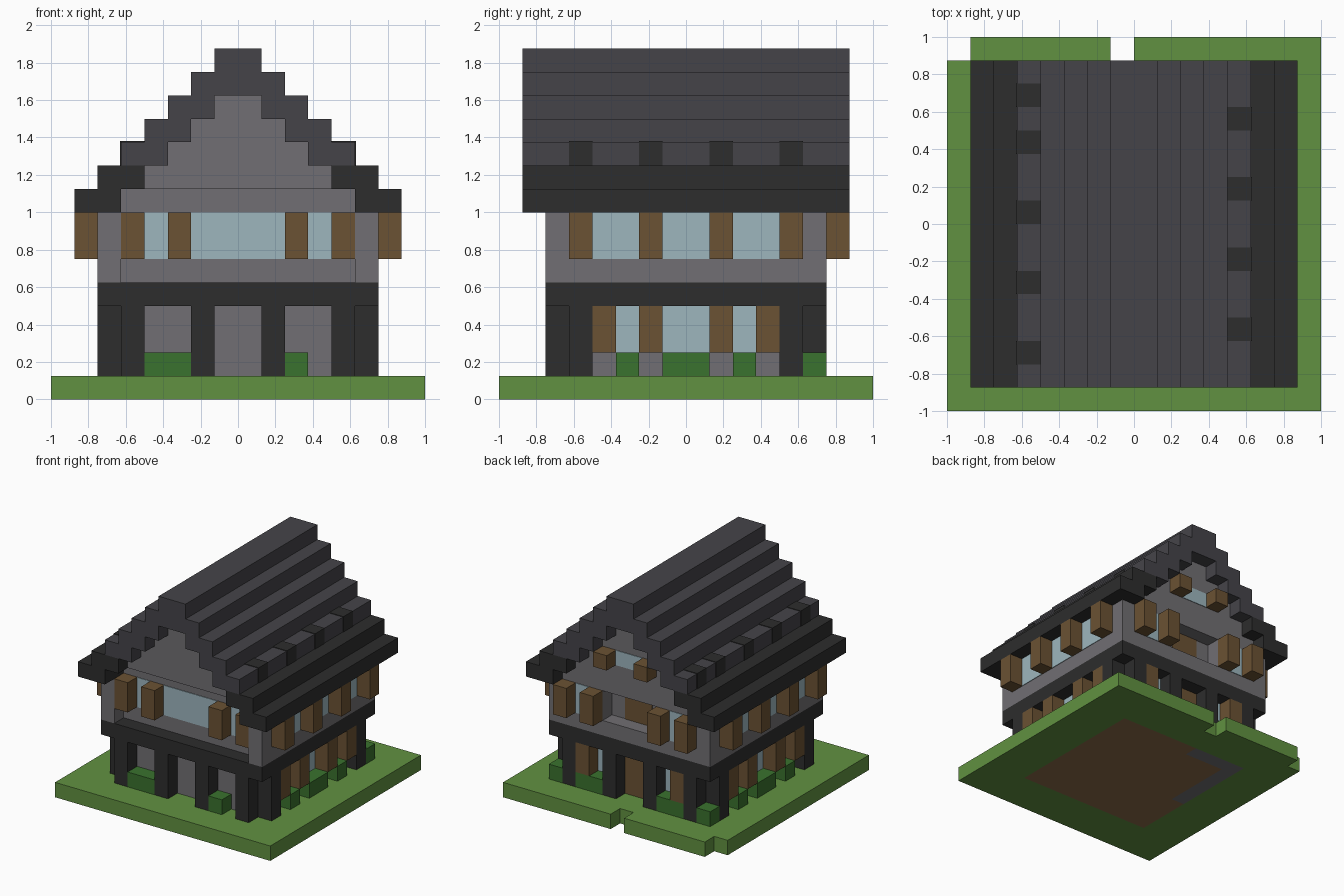
import bpy
import bmesh

if "Cube" in bpy.data.objects:
    bpy.data.objects.remove(bpy.data.objects["Cube"])

U = 0.125   # size of one block
T = 0.04    # plate thickness in blocks


def material(name, rgb):
    """Flat material from 8-bit display values."""
    lin = [((c / 255 + 0.055) / 1.055) ** 2.4 for c in rgb] + [1]
    m = bpy.data.materials.new(name)
    m.use_nodes = True
    m.diffuse_color = lin
    bsdf = m.node_tree.nodes["Principled BSDF"]
    bsdf.inputs["Base Color"].default_value = lin
    bsdf.inputs["Roughness"].default_value = 0.9
    return m


grass = material("grass green", (97, 145, 65))
leaf = material("leaf green", (58, 114, 46))
soil = material("soil brown", (138, 106, 73))
timber = material("black timber", (45, 45, 45))
slate = material("slate grey", (69, 68, 73))
stone = material("stone grey", (113, 111, 115))
glass = material("pale glass", (157, 182, 190))
wood = material("brown wood", (107, 82, 51))


def part(name, mat, boxes, mirror=False):
    """One object from boxes (x0, x1, y0, y1, z0, z1) in blocks."""
    bm = bmesh.new()
    boxes = list(boxes)
    if mirror:
        boxes += [(-b[1], -b[0], *b[2:]) for b in boxes]
    for x0, x1, y0, y1, z0, z1 in boxes:
        cube = bmesh.ops.create_cube(bm, size=1)["verts"]
        for v in cube:
            v.co.x = U * (x1 if v.co.x > 0 else x0)
            v.co.y = U * (y1 if v.co.y > 0 else y0)
            v.co.z = U * (z1 if v.co.z > 0 else z0)
    mesh = bpy.data.meshes.new(name)
    bm.to_mesh(mesh)
    bm.free()
    mesh.materials.append(mat)
    obj = bpy.data.objects.new(name, mesh)
    bpy.context.collection.objects.link(obj)


# Ground
part("lawn", grass, [(-8, 8, -8, -5, 0, 1), (-8, -5, -5, 7, 0, 1), (5, 8, -5, 7, 0, 1),
                     (-5, 5, 5, 7, 0, 1), (-7, -1, 7, 8, 0, 1), (0, 8, 7, 8, 0, 1)])
part("earth_floor", soil, [(-4, 5, -5, 4, 0, 1), (-1, 5, 4, 5, 0, 1), (-5, -4, -5, -1, 0, 1)])
part("foundation", stone, [(-5, -1, 4, 5, 0, 1), (-5, -4, -1, 4, 0, 1)])

# Ground floor
part("lower_walls", stone, [(-5, 5, -5, 5, 1, 4)])
part("timber_posts", timber,
     [(x, x + 1, y, y + 1, 1, 4) for x in (1, 4) for y in (-6, 5)]
     + [(5, 6, y, y + 1, 1, 4) for y in (-5, 4)], mirror=True)
part("timber_beam", timber, [(-6, 6, -6, 6, 4, 5)])
part("lower_side_shutters", wood,
     [(5, 6, y, y + 1, 2, 4) for y in (-4, -2, 1, 3)], mirror=True)
part("lower_side_windows", glass,
     [(5, 5 + T, a, b, 2, 4) for a, b in ((-3, -2), (-1, 1), (2, 3))], mirror=True)
part("lower_back_shutters", wood, [(3, 4, 5, 6, 2, 4)], mirror=True)
part("lower_back_windows", glass, [(2, 3, 5, 5 + T, 2, 4)], mirror=True)
part("back_door", wood, [(-1, 1, 5, 5 + T, 1, 4)])

# Bushes
part("side_bushes", leaf,
     [(5, 6, a, b, 1, 2) for a, b in ((-3, -2), (-1, 1), (2, 3), (5, 6))], mirror=True)
part("front_bushes", leaf, [(-4, -2, -6, -5, 1, 2), (2, 3, -6, -5, 1, 2)])
part("back_bushes", leaf, [(2, 4, 5, 6, 1, 2)], mirror=True)

# Upper floor, recessed at the front and with a balcony niche at the back
part("upper_walls", stone, [(-6, 6, -5, 6, 5, 6), (-6, 6, -5, 5, 6, 8),
                            (2, 6, 5, 6, 6, 8), (-6, -2, 5, 6, 6, 8)])
part("front_corner_piers", stone, [(5, 6, -6, -5, 5, 8)], mirror=True)
part("upper_side_shutters", wood,
     [(6, 7, y, y + 1, 6, 8) for y in (-5, -2, 1, 4)], mirror=True)
part("upper_side_windows", glass,
     [(6, 6 + T, a, b, 6, 8) for a, b in ((-4, -2), (-1, 1), (2, 4))], mirror=True)
part("upper_end_shutters", wood,
     [(x, x + 1, y, y + 1, 6, 8) for x in (2, 4) for y in (-6, 6)], mirror=True)
part("upper_front_windows", glass,
     [(a, b, -5 - T, -5, 6, 8) for a, b in ((-4, -3), (-2, 2), (3, 4))])
part("upper_back_windows", glass, [(3, 4, 6, 6 + T, 6, 8)], mirror=True)
part("balcony_door", wood, [(-1, 1, 5, 5 + T, 6, 8)])

# Stepped gables
part("attic_band", stone, [(-5, 5, -5, 6, 8, 9)])
part("gables", stone, [(k - 4, 4 - k, -6, 6, 9 + k, 10 + k) for k in range(4)])
part("gable_window", glass, [(-1, 1, 6, 6 + T, 10, 11)])
part("gable_shutters", wood, [(1, 2, 6, 7, 10, 11)], mirror=True)


# Stepped roof
def course(k):
    return (max(0, 5 - k), 7 - k, -7, 7, 8 + k, 9 + k)


part("roof_eaves", timber, [course(k) for k in range(2)], mirror=True)
part("roof_courses", slate, [course(k) for k in range(2, 5)], mirror=True)
part("roof_ridge", slate, [(-2, 2, -7, 7, 13, 14), (-1, 1, -7, 7, 14, 15)])
part("dark_tiles", timber,
     [(4, 5 + T, y, y + 1, 10, 11 + T) for y in (-5, -2, 1, 4)]
     + [(-5 - T, -4, y, y + 1, 10, 11 + T) for y in (-6, -3, 0, 3, 5)])
